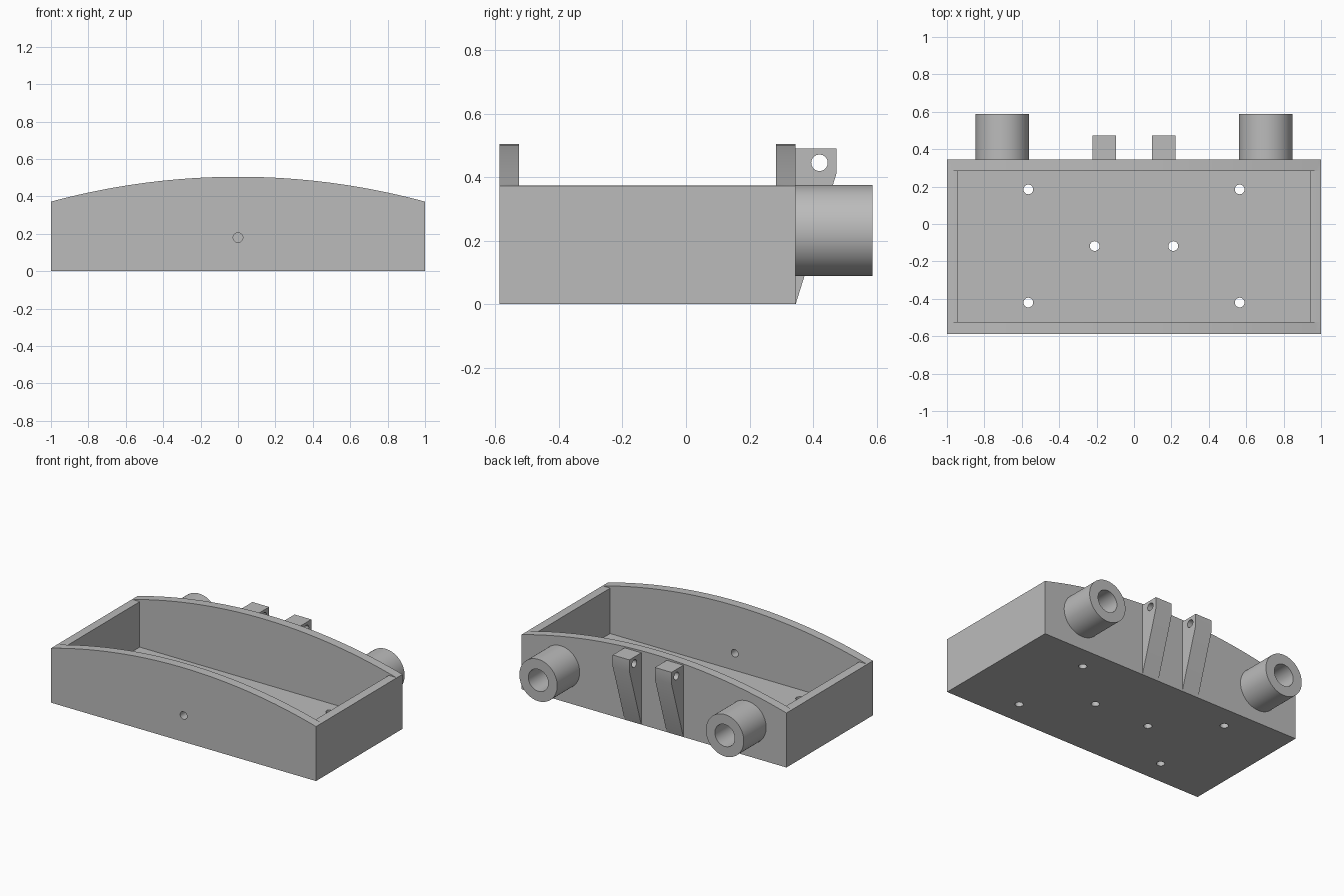
import bpy, bmesh, math
from mathutils import Matrix, Vector

cube = bpy.data.objects.get("Cube")
if cube:
    bpy.data.objects.remove(cube, do_unlink=True)

# One plain grey for the whole model
grey = bpy.data.materials.new("plain grey")
grey.use_nodes = True
grey.diffuse_color = (0.5, 0.5, 0.5, 1)
grey.node_tree.nodes["Principled BSDF"].inputs["Base Color"].default_value = (0.5, 0.5, 0.5, 1)

WIDTH, FRONT, BACK = 1.0, -0.587, 0.345
WALL, FLOOR, RIM, CROWN = 0.062, 0.063, 0.372, 0.505
HOLE = 0.026


def finish(bm, name):
    bmesh.ops.recalc_face_normals(bm, faces=bm.faces)
    mesh = bpy.data.meshes.new(name)
    bm.to_mesh(mesh)
    bm.free()
    mesh.materials.append(grey)
    obj = bpy.data.objects.new(name, mesh)
    bpy.context.collection.objects.link(obj)
    return obj


def extrude_outline(name, points, direction):
    bm = bmesh.new()
    face = bm.faces.new([bm.verts.new(p) for p in points])
    made = bmesh.ops.extrude_face_region(bm, geom=[face])["geom"]
    verts = [v for v in made if isinstance(v, bmesh.types.BMVert)]
    bmesh.ops.translate(bm, verts=verts, vec=direction)
    return finish(bm, name)


def box(name, low, high):
    low, high = Vector(low), Vector(high)
    bm = bmesh.new()
    place = Matrix.Translation((low + high) / 2) @ Matrix.Diagonal((*(high - low), 1))
    bmesh.ops.create_cube(bm, size=1, matrix=place)
    return finish(bm, name)


def drill(centre, axis, depth):
    turn = Vector((0, 0, 1)).rotation_difference(Vector(axis)).to_matrix().to_4x4()
    bm = bmesh.new()
    bmesh.ops.create_cone(bm, cap_ends=True, segments=32, radius1=HOLE, radius2=HOLE,
                          depth=depth, matrix=Matrix.Translation(centre) @ turn)
    return finish(bm, "drill_cutter")


def cut(obj, cutters):
    # Apply each cut, then discard its helper
    for cutter in cutters:
        cutter.hide_render = True
        mod = obj.modifiers.new("cut", "BOOLEAN")
        mod.operation, mod.solver, mod.object = "DIFFERENCE", "EXACT", cutter
        bpy.context.view_layer.update()
        graph = bpy.context.evaluated_depsgraph_get()
        mesh = bpy.data.meshes.new_from_object(obj.evaluated_get(graph))
        obj.modifiers.clear()
        obj.data = mesh
        bpy.data.objects.remove(cutter, do_unlink=True)


def smooth(obj):
    bpy.ops.object.select_all(action="DESELECT")
    obj.select_set(True)
    bpy.context.view_layer.objects.active = obj
    bpy.ops.object.shade_smooth_by_angle(angle=math.radians(30))


# Tray: arched block, hollowed, with level side walls
rise = CROWN - RIM
radius = (WIDTH ** 2 + rise ** 2) / (2 * rise)
steps = 64
outline = [(-WIDTH, FRONT, 0), (WIDTH, FRONT, 0)]
for i in range(steps + 1):
    x = WIDTH - 2 * WIDTH * i / steps
    outline.append((x, FRONT, CROWN - radius + math.sqrt(radius ** 2 - x * x)))
tray = extrude_outline("tray", outline, (0, BACK - FRONT, 0))
inner_front, inner_back = FRONT + WALL, BACK - WALL
cutters = [
    box("cavity_cutter", (-0.94, inner_front, FLOOR), (0.94, inner_back, 1)),
    box("rim_cutter", (-1.2, inner_front, RIM + 0.001), (1.2, inner_back, 1)),
    drill((0, FRONT, 0.18), (0, 1, 0), 0.3),
]
for side in (-1, 1):
    for x, y in ((0.565, 0.185), (0.565, -0.42), (0.21, -0.118)):
        cutters.append(drill((side * x, y, 0), (0, 0, 1), 0.3))
cut(tray, cutters)
smooth(tray)

# Rear sockets: round tubes with blind bores
for side, label in ((1, "left"), (-1, "right")):
    bm = bmesh.new()
    profile = [(0, BACK - 0.01), (0.143, BACK - 0.01), (0.143, 0.587),
               (0.075, 0.587), (0.075, BACK + 0.002), (0, BACK + 0.002)]
    verts = [bm.verts.new((r, y, 0)) for r, y in profile]
    edges = [bm.edges.new(pair) for pair in zip(verts, verts[1:])]
    bmesh.ops.spin(bm, geom=verts + edges, cent=(0, 0, 0), axis=(0, 1, 0),
                   angle=math.tau, steps=64)
    bmesh.ops.remove_doubles(bm, verts=bm.verts, dist=0.0001)
    bmesh.ops.translate(bm, verts=bm.verts, vec=(side * 0.704, 0, 0.232))
    smooth(finish(bm, label + "_socket"))

# Rear brackets: tapered lugs with a cross hole
for x, label in ((0.096, "left"), (-0.222, "right")):
    side_shape = [(BACK - 0.01, 0), (BACK, 0), (0.473, 0.41),
                  (0.473, 0.49), (BACK - 0.01, 0.49)]
    bracket = extrude_outline(label + "_bracket", [(x, y, z) for y, z in side_shape],
                              (0.126, 0, 0))
    cut(bracket, [drill((x + 0.063, 0.42, 0.445), (1, 0, 0), 0.3)])
    smooth(bracket)
